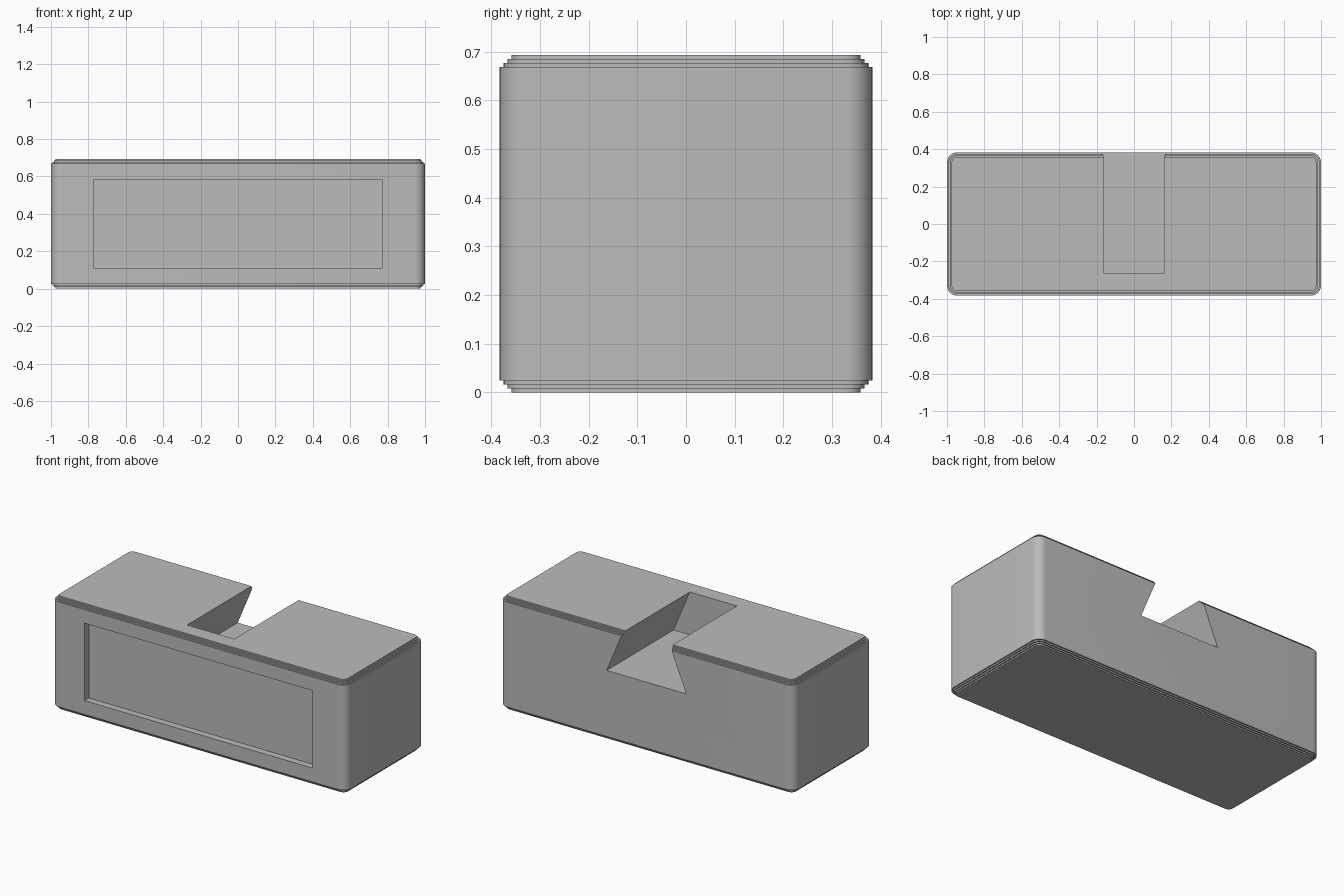
import bpy, bmesh
from math import cos, sin, pi

if "Cube" in bpy.data.objects:
    bpy.data.objects.remove(bpy.data.objects["Cube"], do_unlink=True)

HALF_X, HALF_Y, HEIGHT = 1.0, 0.383, 0.693
RADIUS, STEP, SEGMENTS = 0.055, 0.0082, 10

grey = bpy.data.materials.new("plain grey")
grey.use_nodes = True
colour = (0.5, 0.5, 0.5, 1)
grey.diffuse_color = colour
grey.node_tree.nodes["Principled BSDF"].inputs["Base Color"].default_value = colour


def loft(name, rings):
    """Closed solid through a list of equal-length rings."""
    bm = bmesh.new()
    loops = [[bm.verts.new(p) for p in ring] for ring in rings]
    n = len(loops[0])
    for a, b in zip(loops, loops[1:]):
        for i in range(n):
            j = (i + 1) % n
            bm.faces.new((a[i], a[j], b[j], b[i]))
    bm.faces.new(loops[0][::-1])
    bm.faces.new(loops[-1])
    bmesh.ops.recalc_face_normals(bm, faces=bm.faces)
    mesh = bpy.data.meshes.new(name)
    bm.to_mesh(mesh)
    bm.free()
    mesh.materials.append(grey)
    obj = bpy.data.objects.new(name, mesh)
    bpy.context.collection.objects.link(obj)
    return obj


def rounded_ring(inset, z):
    r = RADIUS - inset
    cx, cy = HALF_X - RADIUS, HALF_Y - RADIUS
    ring = []
    for k, (sx, sy) in enumerate(((1, 1), (-1, 1), (-1, -1), (1, -1))):
        for s in range(SEGMENTS + 1):
            a = (k + s / SEGMENTS) * pi / 2
            ring.append((sx * cx + r * cos(a), sy * cy + r * sin(a), z))
    return ring


# Block with three small stair steps around the top and bottom rims
lower = []
for i in range(4):
    inset = (3 - i) * STEP
    lower.append((inset, i * STEP))
    if i < 3:
        lower.append((inset, (i + 1) * STEP))
profile = lower + [(inset, HEIGHT - z) for inset, z in reversed(lower)]
body = loft("block_body", [rounded_ring(i, z) for i, z in profile])

# Dovetail slot, open at the top and the back
floor_z, floor_half, top_half = 0.43, 0.27, 0.16
over = 0.1
lip = top_half - over * (floor_half - top_half) / (HEIGHT - floor_z)
section = [(-floor_half, floor_z), (floor_half, floor_z),
           (lip, HEIGHT + over), (-lip, HEIGHT + over)]
slot = loft("slot_cutter", [[(x, y, z) for x, z in section] for y in (-0.265, 0.6)])

# Shallow rectangular recess in the front
panel = [(-0.773, 0.11), (0.773, 0.11), (0.773, 0.585), (-0.773, 0.585)]
recess = loft("recess_cutter", [[(x, y, z) for x, z in panel]
                                for y in (-0.5, -HALF_Y + 0.042)])

bpy.ops.object.select_all(action="DESELECT")
body.select_set(True)
bpy.context.view_layer.objects.active = body
for cutter in (slot, recess):
    cutter.hide_render = True
    mod = body.modifiers.new(cutter.name, "BOOLEAN")
    mod.operation = "DIFFERENCE"
    mod.solver = "EXACT"
    mod.object = cutter
    bpy.ops.object.modifier_apply(modifier=mod.name)
    bpy.data.objects.remove(cutter, do_unlink=True)

bpy.ops.object.shade_smooth_by_angle(angle=pi / 6)
